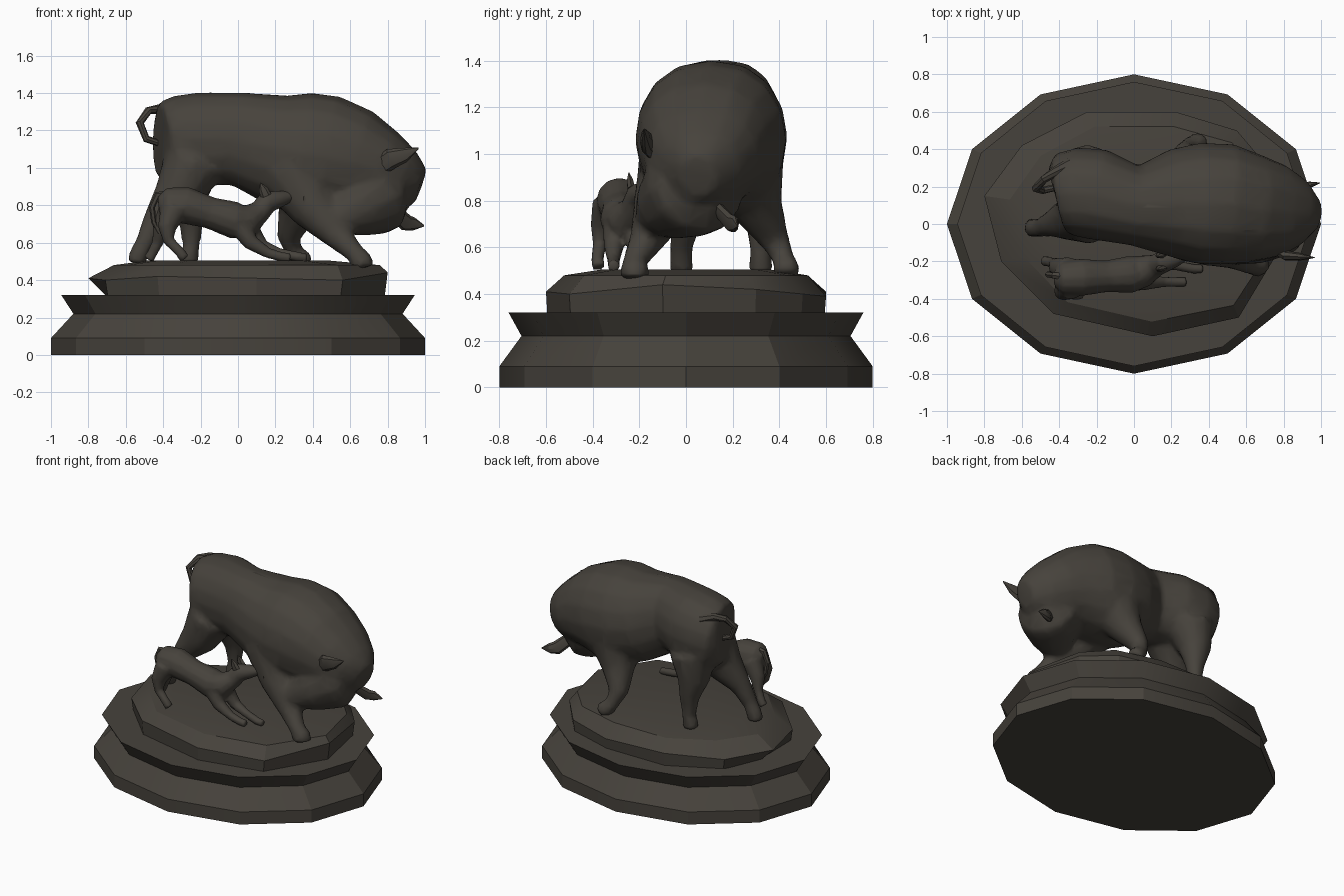
import bpy, bmesh, math
from mathutils import Vector

bronze = bpy.data.materials.new("dark_bronze")
bronze.diffuse_color = (0.062, 0.055, 0.045, 1)


def finish(name, bm):
    bmesh.ops.recalc_face_normals(bm, faces=bm.faces)
    me = bpy.data.meshes.new(name)
    bm.to_mesh(me)
    bm.free()
    me.materials.append(bronze)
    ob = bpy.data.objects.new(name, me)
    bpy.context.collection.objects.link(ob)
    bpy.ops.object.select_all(action='DESELECT')
    ob.select_set(True)
    bpy.context.view_layer.objects.active = ob
    bpy.ops.object.shade_smooth_by_angle(angle=math.radians(25))
    return ob


def loft(bm, rings):
    rings = [[bm.verts.new(p) for p in r] for r in rings]
    n = len(rings[0])
    for a, b in zip(rings, rings[1:]):
        for i in range(n):
            j = (i + 1) % n
            bm.faces.new((a[i], a[j], b[j], b[i]))
    bm.faces.new(rings[0][::-1])
    bm.faces.new(rings[-1])


def tube(bm, path, ref=(0, 1, 0), sides=12, flat=1.0, power=1.0):
    """Loft along (x, y, z, width radius[, height radius]) stations."""
    pts = [Vector(p[:3]) for p in path]
    rings = []
    for i, p in enumerate(path):
        t = (pts[min(i + 1, len(pts) - 1)] - pts[max(i - 1, 0)]).normalized()
        side = t.cross(Vector(ref)).normalized()
        up = side.cross(t)
        ra, rb = p[3], (p[4] if len(p) > 4 else p[3] * flat)
        ring = []
        for k in range(sides):
            a = math.tau * k / sides
            c, s = math.cos(a), math.sin(a)
            c = math.copysign(abs(c) ** power, c)
            ring.append(pts[i] + side * c * ra + up * s * rb)
        rings.append(ring)
    loft(bm, rings)


def blend(ob, voxel, smooth, keep):
    """Fuse overlapping limbs into one sculpted skin."""
    m = ob.modifiers.new("fuse", 'REMESH')
    m.mode = 'VOXEL'
    m.voxel_size = voxel
    m.use_smooth_shade = True
    m = ob.modifiers.new("soften", 'SMOOTH')
    m.iterations = smooth
    m = ob.modifiers.new("facet", 'DECIMATE')
    m.ratio = keep


# Twelve-sided oval plinth
bm = bmesh.new()
loft(bm, [[(rx * math.cos(math.tau * k / 12), ry * math.sin(math.tau * k / 12), z)
           for k in range(12)]
          for rx, ry, z in [(1, .8, 0), (1, .8, .09), (.88, .705, .22), (.945, .76, .32)]])
finish("plinth", bm)

# Rocky ground
rim = [(.8, -.1, .44), (.72, .3, .42), (.55, .5, .4), (.22, .6, .39), (-.25, .6, .41), (-.6, .42, .39),
       (-.8, .15, .41), (-.71, -.2, .4), (-.43, -.48, .42), (.1, -.6, .41), (.56, -.5, .4)]
bm = bmesh.new()
loft(bm, [[(max(x * .98, -.7), y * .99, .31) for x, y, z in rim],
          rim,
          [(x * (.95 if x > 0 else .83), y * .87, .48) for x, y, z in rim],
          [(x * .6, y * .6, .505) for x, y, z in rim]])
finish("rocky_ground", bm)

# Sow: trunk, lowered head and four legs fused together
bm = bmesh.new()
tube(bm, [(-.42, .15, 1.12, .15, .17), (-.385, .16, 1.12, .22, .235), (-.3, .17, 1.14, .24, .25),
          (-.2, .16, 1.155, .245, .25), (0, .1, 1.155, .215, .25), (.2, .11, 1.1, .29, .295),
          (.35, .11, 1.075, .325, .33), (.5, .105, 1.06, .325, .325), (.65, .08, 1.03, .29, .28),
          (.78, .07, .98, .25, .22), (.89, .06, .93, .18, .17), (.975, .05, .9, .08, .1)],
     ref=(0, 0, 1), sides=16, power=.85)
tube(bm, [(.86, .09, .89, .13), (.78, .06, .87, .215), (.7, 0, .84, .215),
          (.61, -.09, .77, .15), (.51, -.16, .715, .07)], ref=(0, 0, 1))
tube(bm, [(.3, -.02, .97, .19), (.41, -.1, .78, .13), (.54, -.17, .63, .075),
          (.63, -.22, .54, .052), (.66, -.22, .5, .065), (.67, -.22, .465, .06)])
tube(bm, [(.38, .25, .92, .18), (.32, .31, .76, .11), (.27, .38, .63, .065),
          (.3, .42, .55, .048), (.34, .43, .51, .06), (.35, .43, .48, .055)])
tube(bm, [(-.24, .06, 1.02, .17), (-.33, .03, .85, .125), (-.44, 0, .72, .07),
          (-.5, -.02, .6, .05), (-.53, -.02, .54, .052), (-.54, -.02, .49, .055)])
tube(bm, [(-.25, .27, 1.0, .16), (-.27, .3, .83, .105), (-.25, .32, .7, .065),
          (-.25, .32, .58, .046), (-.26, .32, .53, .053), (-.265, .32, .49, .055)])
blend(finish("sow_body", bm), .02, 5, .2)

# Sow ears
bm = bmesh.new()
tube(bm, [(.73, -.12, .99, .05), (.82, -.17, 1.05, .055), (.89, -.175, 1.07, .04),
          (.965, -.18, 1.105, .004)], flat=.5, sides=8)
tube(bm, [(.83, .13, .77, .04), (.9, .19, .705, .045), (.94, .21, .70, .035),
          (.995, .22, .69, .004)], flat=.5, sides=8)
finish("sow_ears", bm)

# Sow looped tail
bm = bmesh.new()
tube(bm, [(-.34, .32, 1.29, .035), (-.42, .28, 1.315, .027), (-.48, .24, 1.305, .022),
          (-.525, .19, 1.24, .022), (-.49, .18, 1.155, .02), (-.39, .2, 1.12, .016)], sides=8)
finish("sow_tail", bm)

# Piglet: trunk with raised head, hind legs and stretched forelegs
bm = bmesh.new()
tube(bm, [(-.425, -.29, .8, .045), (-.38, -.29, .805, .09), (-.28, -.285, .8, .1), (-.15, -.28, .76, .085),
          (-.02, -.27, .72, .1), (.06, -.25, .72, .085), (.12, -.22, .77, .06), (.16, -.2, .82, .06),
          (.23, -.18, .835, .045), (.31, -.15, .855, .02)], ref=(0, 1, 0))
tube(bm, [(-.35, -.25, .78, .075), (-.41, -.23, .68, .05), (-.43, -.21, .6, .03),
          (-.46, -.2, .54, .027), (-.48, -.2, .51, .03)])
tube(bm, [(-.34, -.33, .78, .075), (-.38, -.36, .68, .05), (-.37, -.37, .61, .03),
          (-.31, -.38, .55, .027), (-.285, -.375, .515, .03)])
tube(bm, [(.0, -.3, .7, .06), (.07, -.31, .6, .042), (.16, -.31, .545, .028),
          (.23, -.31, .525, .026), (.28, -.31, .52, .026)])
tube(bm, [(.05, -.22, .69, .055), (.13, -.21, .58, .037), (.22, -.22, .545, .027),
          (.32, -.24, .525, .026), (.37, -.24, .52, .024)])
blend(finish("piglet_body", bm), .011, 3, .25)

# Piglet ears and tail
bm = bmesh.new()
for y in (-.235, -.165):
    tube(bm, [(.15, y, .85, .03), (.135, y - .005, .885, .025), (.12, y - .01, .92, .003)], flat=.6, sides=6)
finish("piglet_ears", bm)
bm = bmesh.new()
tube(bm, [(-.36, -.28, .86, .022), (-.43, -.275, .855, .018), (-.46, -.27, .79, .016),
          (-.45, -.265, .71, .014), (-.42, -.26, .65, .01)], sides=6)
finish("piglet_tail", bm)
